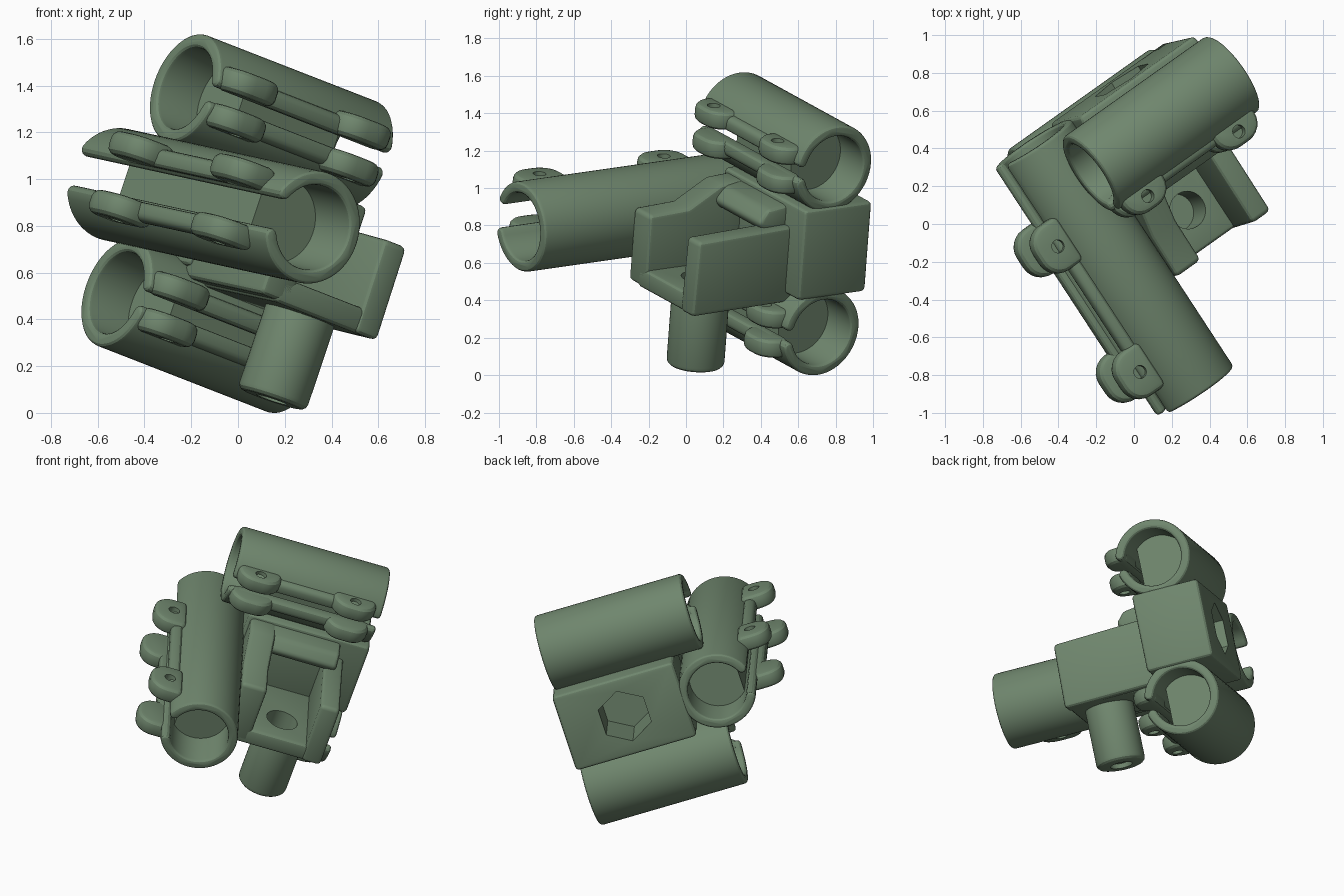
import bpy, bmesh, math
from mathutils import Vector, Matrix

if "Cube" in bpy.data.objects:
    bpy.data.objects.remove(bpy.data.objects["Cube"])

# tilted frame of the whole bracket
U = Vector((0.778, 0.552, -0.303)).normalized()
W = Vector((0.315, 0.072, 0.94))
W = (W - U * W.dot(U)).normalized()
V = W.cross(U)
FRAME = Matrix((U, V, W)).transposed().to_4x4()

mat = bpy.data.materials.new("green")
mat.diffuse_color = (0.16, 0.24, 0.155, 1)
mat.use_nodes = True
mat.node_tree.nodes["Principled BSDF"].inputs["Base Color"].default_value = mat.diffuse_color


def prism(name, pts, lo, hi, place, bevel=0.02):
    """Extrude a 2D outline from lo to hi; place maps (a, b, c) to the bracket frame."""
    bm = bmesh.new()
    bot = [bm.verts.new(place(a, b, lo)) for a, b in pts]
    top = [bm.verts.new(place(a, b, hi)) for a, b in pts]
    n = len(pts)
    bm.faces.new(bot)
    bm.faces.new(top)
    for i in range(n):
        j = (i + 1) % n
        bm.faces.new((bot[i], bot[j], top[j], top[i]))
    bmesh.ops.recalc_face_normals(bm, faces=bm.faces)
    me = bpy.data.meshes.new(name)
    bm.to_mesh(me)
    bm.free()
    me.materials.append(mat)
    ob = bpy.data.objects.new(name, me)
    bpy.context.collection.objects.link(ob)
    ob.matrix_world = FRAME
    if bevel:
        m = ob.modifiers.new("round", 'BEVEL')
        m.width, m.segments = bevel, 3
        m.limit_method, m.angle_limit = 'ANGLE', math.radians(35)
    return ob


cutters = []


def cut(ob, cutter):
    m = ob.modifiers.new("cut", 'BOOLEAN')
    m.object, m.operation, m.solver = cutter, 'DIFFERENCE', 'EXACT'
    cutter.hide_render = True
    if cutter not in cutters:
        cutters.append(cutter)


def circle(cx, cy, r, n, turn=0.0):
    return [(cx + r * math.cos(turn + math.tau * i / n),
             cy + r * math.sin(turn + math.tau * i / n)) for i in range(n)]


def rounded(hw, a, b, r, n=7):
    """Slab from a to b, half width hw, with its far corners rounded."""
    pts = [(-hw, a), (hw, a)]
    for cx, start in ((hw - r, 0), (-hw + r, 90)):
        for i in range(n):
            t = math.radians(start + 90 * i / (n - 1))
            pts.append((cx + r * math.cos(t), b - r + r * math.sin(t)))
    return pts


def c_profile(ro, ri, gap, n=56):
    """C section with rounded tips, opening towards +a."""
    mid, half = (ro + ri) / 2, (ro - ri) / 2
    ang = [gap + (math.tau - 2 * gap) * i / n for i in range(n + 1)]

    def tip(t, start):
        return [(mid * math.cos(t) + half * math.cos(start + math.pi * k / 6),
                 mid * math.sin(t) + half * math.sin(start + math.pi * k / 6))
                for k in range(1, 6)]
    pts = [(ro * math.cos(t), ro * math.sin(t)) for t in ang] + tip(-gap, -gap)
    pts += [(ri * math.cos(t), ri * math.sin(t)) for t in reversed(ang)]
    return pts + tip(gap, gap + math.pi)


def clip(name, place, lo, hi, ears, reach, slot, gap, deep):
    """Open clip tube with two jaws; place takes (outwards, up, along)."""
    prism(name + "_tube", c_profile(0.243, 0.183, math.radians(gap)), lo, hi, place)
    # core that leaves only a socket at each end
    prism(name + "_core", [(min(a, 0.13), b) for a, b in circle(0, 0, 0.19, 48)],
          lo + deep, hi - deep, place, 0)
    for side, s in (("upper", 1), ("lower", -1)):
        # lip along the jaw, carrying two drilled ears
        prism(f"{name}_lip_{side}", [(0.17, s * slot), (0.255, s * slot),
                                     (0.255, s * (slot + 0.075)), (0.19, s * (slot + 0.09))],
              ears[0] - 0.12, ears[1] + 0.12, place, 0.025)
        for i, e in enumerate(ears):
            def at(a, b, c, s=s, e=e):
                return place(b, s * c, e + a)
            ear = prism(f"{name}_ear_{side}_{i}", rounded(0.14, 0.165, reach, 0.11),
                        slot, slot + 0.105, at, 0.035)
            cut(ear, prism(f"{name}_ear_cutter_{side}_{i}", circle(0, 0.255, 0.035, 20),
                           slot + 0.06, 0.3, at, 0))


# three clip tubes: a long one lengthways, two short ones across
clip("middle_clip", lambda o, h, t: Vector((-0.48 - o, t, 0.795 + h)), -0.82, 0.76,
     (-0.54, 0.26), 0.375, 0.08, 27, 0.27)
for nm, z in (("top_clip", 1.27), ("bottom_clip", 0.345)):
    clip(nm, lambda o, h, t: Vector((t, 0.51 - o, z + h)), -0.46, 0.505,
         (-0.30, 0.32), 0.33, 0.03, 17, 0.22)


def along_x(a, b, c):
    return Vector((c, a, b))


def along_y(a, b, c):
    return Vector((a, c, b))


def along_z(a, b, c):
    return Vector((a, b, c))


# back plate with hexagonal pocket
plate = prism("back_plate", [(0.33, 0.55), (0.33, 1.06), (0.765, 1.06), (0.765, 0.55)],
              -0.27, 0.52, along_x, 0.025)
hexa = prism("hex_cutter", circle(0.12, 0.81, 0.17, 6, math.pi / 6), 0.48, 0.9, along_y, 0)
cut(plate, hexa)

# open box in front of the plate, with a sloping roof at its back
prism("box_left_wall", [(-0.25, 0.5), (-0.25, 0.91), (0.0, 0.92), (0.2, 1.03), (0.38, 1.04),
                        (0.38, 0.5)], -0.25, -0.085, along_x, 0.025)
prism("box_right_wall", [(-0.26, 0.49), (-0.25, 0.91), (0.38, 0.93), (0.38, 0.5)],
      0.265, 0.39, along_x, 0.025)
prism("box_roof", [(0.2, 0.9), (0.16, 0.95), (0.22, 1.02), (0.38, 1.04), (0.38, 0.88)],
      -0.15, 0.34, along_x, 0.025)
floor = prism("box_floor", [(-0.25, 0.49), (-0.25, 0.6), (0.38, 0.6), (0.38, 0.49)],
              -0.17, 0.35, along_x, 0.025)

# round peg under the box, bored from above and dimpled below
peg = prism("peg", circle(0.12, -0.03, 0.155, 48), 0.11, 0.55, along_z, 0.03)
bore = prism("bore_cutter", circle(0.10, -0.03, 0.1, 32), 0.4, 0.8, along_z, 0)
dimple = prism("dimple_cutter", circle(0.12, -0.03, 0.07, 32), 0.05, 0.14, along_z, 0)
cut(floor, bore)
cut(peg, bore)
cut(peg, dimple)

# bake the bevels and cuts, drop the cutters, then shade by angle
bpy.context.view_layer.update()
deps = bpy.context.evaluated_depsgraph_get()
parts = [o for o in bpy.data.objects if o not in cutters]
baked = [(o, bpy.data.meshes.new_from_object(o.evaluated_get(deps))) for o in parts]
for ob, me in baked:
    ob.modifiers.clear()
    ob.data = me
for c in cutters:
    bpy.data.objects.remove(c)
bpy.ops.object.select_all(action='DESELECT')
for ob in parts:
    ob.select_set(True)
bpy.context.view_layer.objects.active = parts[0]
bpy.ops.object.shade_smooth_by_angle(angle=math.radians(28))
# stand on the ground
low = min((ob.matrix_world @ v.co).z for ob in parts for v in ob.data.vertices)
for ob in parts:
    ob.matrix_world.translation.z -= low
